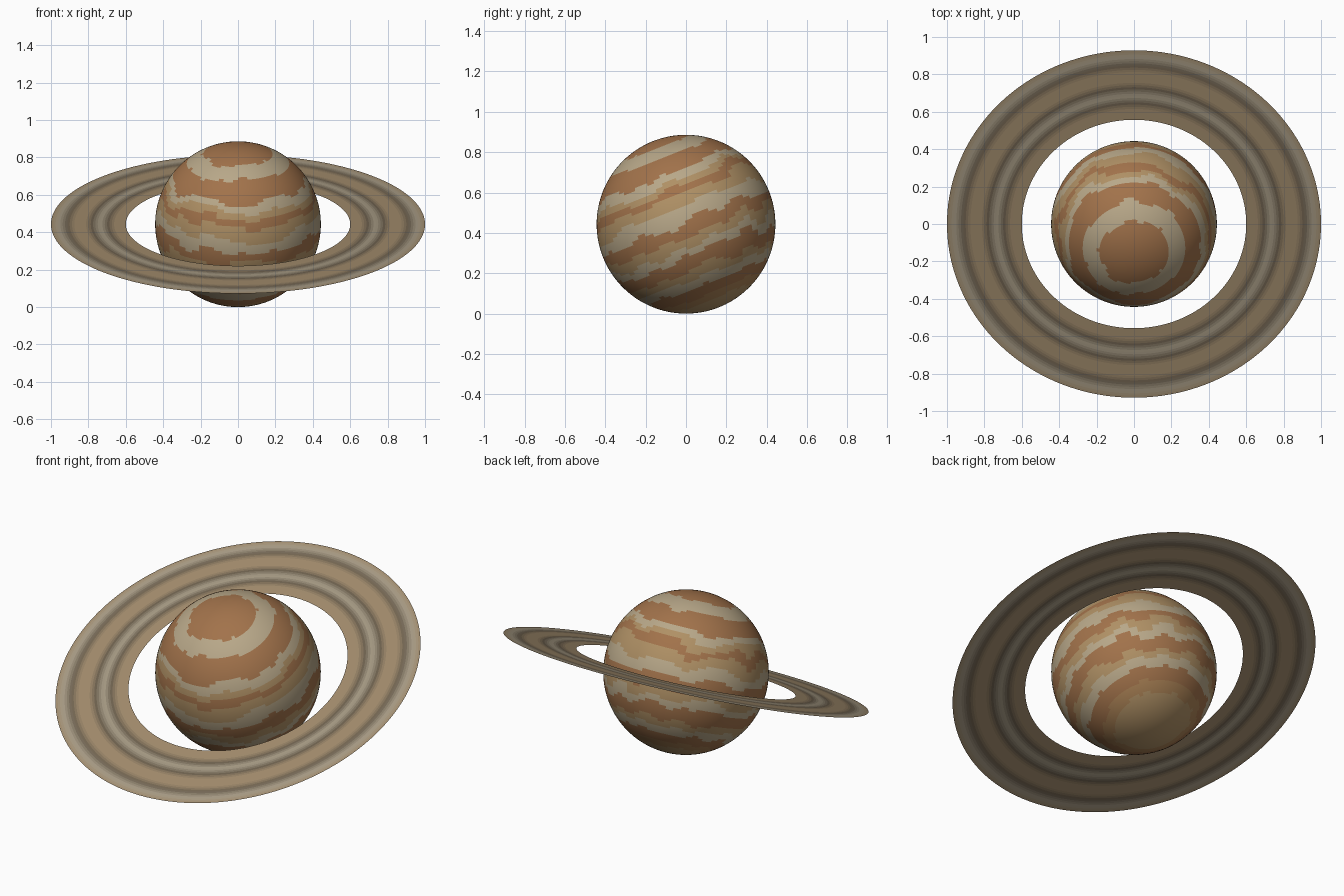
import bpy, bmesh, math
from mathutils import noise, Vector

if "Cube" in bpy.data.objects:
    bpy.data.objects.remove(bpy.data.objects["Cube"])

R = 0.443            # planet radius
TILT = 0.38          # axis leans towards the front
INNER, OUTER = 0.60, 1.0


def material(name, rgb):
    m = bpy.data.materials.new(name)
    m.diffuse_color = (*rgb, 1)
    m.use_nodes = True
    m.node_tree.nodes["Principled BSDF"].inputs["Base Color"].default_value = m.diffuse_color
    return m


def finish(bm, name, mats):
    me = bpy.data.meshes.new(name)
    bm.to_mesh(me)
    bm.free()
    for m in mats:
        me.materials.append(m)
    ob = bpy.data.objects.new(name, me)
    bpy.context.collection.objects.link(ob)
    ob.location.z = R
    ob.rotation_euler.x = TILT
    return ob


# Planet: smooth ball with ragged cloud bands by latitude
BROWN, TAN, CREAM, OCHRE = range(4)
planet_mats = [material("cloud_brown", (0.36, 0.17, 0.07)),
               material("cloud_tan", (0.43, 0.28, 0.13)),
               material("cloud_cream", (0.48, 0.39, 0.25)),
               material("cloud_ochre", (0.40, 0.22, 0.09))]
# (lowest latitude of the band, colour), north to south
bands = [(66, BROWN), (53, CREAM), (37, BROWN), (31, CREAM), (26, TAN),
         (20, BROWN), (11, TAN), (2, CREAM), (-7, BROWN), (-14, TAN),
         (-20, CREAM), (-30, BROWN), (-36, TAN), (-44, CREAM),
         (-54, BROWN), (-62, OCHRE), (-91, TAN)]

bm = bmesh.new()
bmesh.ops.create_uvsphere(bm, u_segments=128, v_segments=80, radius=R)
for f in bm.faces:
    f.smooth = True
    c = f.calc_center_median().normalized()
    lat = math.degrees(math.asin(c.z))
    lon = math.floor(math.atan2(c.y, c.x) * 32 / math.pi) * math.pi / 32
    p = Vector((math.cos(lon) * 3, math.sin(lon) * 3, c.z * 3))
    lat += 9 * noise.noise(p) * math.cos(math.radians(lat))
    f.material_index = next(col for low, col in bands if lat >= low)
finish(bm, "planet", planet_mats)

# Ring: flat sheet shaded by radius between a few colour stops
tan, dark, light = (0.36, 0.26, 0.15), (0.15, 0.115, 0.075), (0.41, 0.35, 0.25)
stops = [(0.0, tan), (0.14, tan), (0.24, dark), (0.34, light), (0.45, dark),
         (0.54, tan), (0.68, tan), (0.78, dark), (0.90, light), (1.0, tan)]


def stop_colour(t):
    for (a, ca), (b, cb) in zip(stops, stops[1:]):
        if t <= b:
            return Vector(ca).lerp(Vector(cb), (t - a) / (b - a))


STEPS, SIDES = 32, 160
ring_mats = [material(f"ring_band_{i}", stop_colour((i + 0.5) / STEPS))
             for i in range(STEPS)]
bm = bmesh.new()
loops = []
for i in range(STEPS + 1):
    r = INNER + (OUTER - INNER) * i / STEPS
    loops.append([bm.verts.new((r * math.cos(2 * math.pi * k / SIDES),
                                r * math.sin(2 * math.pi * k / SIDES), 0))
                  for k in range(SIDES)])
for i in range(STEPS):
    for k in range(SIDES):
        n = (k + 1) % SIDES
        f = bm.faces.new((loops[i][k], loops[i + 1][k],
                          loops[i + 1][n], loops[i][n]))
        f.material_index = i
        f.smooth = True
finish(bm, "ring", ring_mats)
